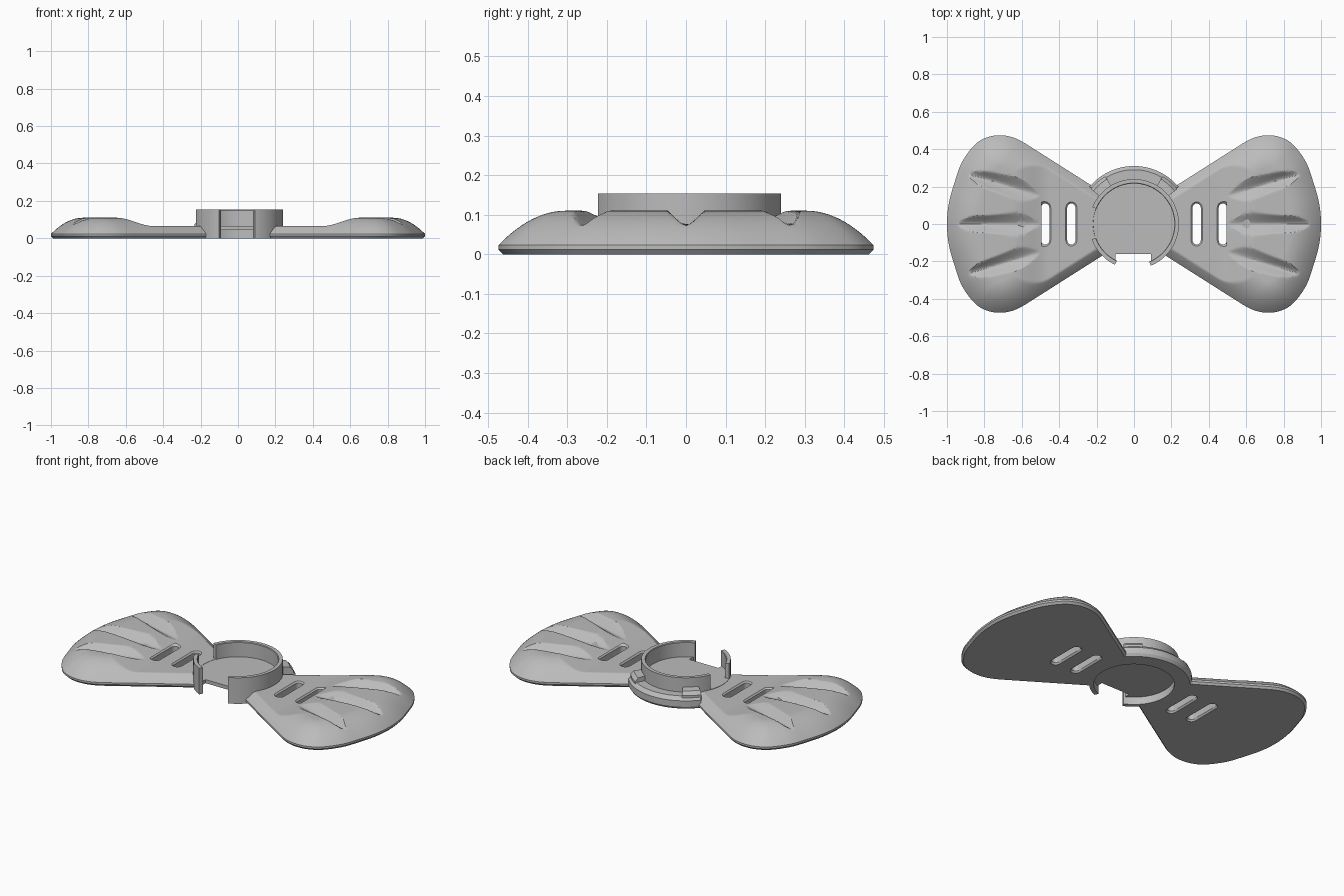
import bpy, bmesh, math
from mathutils import Vector, kdtree

cube = bpy.data.objects.get("Cube")
if cube:
    bpy.data.objects.remove(cube, do_unlink=True)

grey = bpy.data.materials.new("light_grey")
grey.use_nodes = True
grey.diffuse_color = (0.5, 0.5, 0.5, 1)
grey.node_tree.nodes["Principled BSDF"].inputs["Base Color"].default_value = (0.5, 0.5, 0.5, 1)


def finish(name, bm):
    bmesh.ops.recalc_face_normals(bm, faces=bm.faces)
    mesh = bpy.data.meshes.new(name)
    bm.to_mesh(mesh)
    bm.free()
    mesh.materials.append(grey)
    obj = bpy.data.objects.new(name, mesh)
    bpy.context.collection.objects.link(obj)
    return obj


def select(obj):
    bpy.ops.object.select_all(action='DESELECT')
    obj.select_set(True)
    bpy.context.view_layer.objects.active = obj


def smooth(obj):
    select(obj)
    bpy.ops.object.shade_smooth_by_angle(angle=math.radians(25))


def cut(obj, cutter):
    mod = obj.modifiers.new("cut", 'BOOLEAN')
    mod.operation = 'DIFFERENCE'
    mod.solver = 'EXACT'
    mod.object = cutter
    select(obj)
    bpy.ops.object.modifier_apply(modifier=mod.name)
    bpy.data.objects.remove(cutter, do_unlink=True)


def loft(name, loops):
    """Skin a stack of closed loops and cap both ends."""
    bm = bmesh.new()
    rows = [[bm.verts.new(p) for p in loop] for loop in loops]
    n = len(rows[0])
    for a, b in zip(rows, rows[1:]):
        for i in range(n):
            j = (i + 1) % n
            bm.faces.new((a[i], a[j], b[j], b[i]))
    bm.faces.new(rows[0])
    bm.faces.new(rows[-1])
    return finish(name, bm)


def circle(r, z, n=96):
    return [(r * math.cos(math.tau * i / n), r * math.sin(math.tau * i / n), z) for i in range(n)]


def arc(name, profile, start, end):
    """Sweep an (r, z) profile around the centre between two angles."""
    steps = max(3, int((end - start) / 3))
    loops = []
    for i in range(steps + 1):
        a = math.radians(start + (end - start) * i / steps)
        loops.append([(r * math.cos(a), r * math.sin(a), z) for r, z in profile])
    obj = loft(name, loops)
    smooth(obj)
    return obj


def stadium(x, r, half, z, n=8):
    """Rounded slot outline, long in y."""
    pts = []
    for sign in (1, -1):
        for i in range(n + 1):
            a = math.pi * i / n
            pts.append((x + sign * r * math.cos(a), sign * (half + r * math.sin(a)), z))
    return pts


# Wing outline: straight flank, then a rounded tip
half = [(0.58, 0.43), (0.645, 0.462), (0.71, 0.474), (0.78, 0.465), (0.85, 0.425),
        (0.92, 0.33), (0.96, 0.22), (0.99, 0.11)]
ctrl = [Vector(p) for p in half + [(1, 0)] + [(x, -y) for x, y in reversed(half)]]
root = Vector((0.15, 0.157))
root_low = Vector((0.15, -0.157))


def spline(pts, before, after, n=10):
    p = [before] + pts + [after]
    out = []
    for i in range(1, len(p) - 2):
        a, b, c, d = p[i - 1:i + 3]
        for k in range(n):
            t = k / n
            out.append(0.5 * (2 * b + (c - a) * t + (2 * a - 5 * b + 4 * c - d) * t * t
                              + (3 * b - a - 3 * c + d) * t ** 3))
    return out + [pts[-1]]


flank = [root.lerp(ctrl[0], i / 40) for i in range(40)]
rim = flank + spline(ctrl, Vector((0.52, 0.392)), Vector((0.52, -0.392)))
rim += [Vector((p.x, -p.y)) for p in reversed(flank)]
inner = [root_low.lerp(root, i / 24) for i in range(1, 24)]
outline = rim + inner

tree = kdtree.KDTree(len(rim) * 4)
for i, (a, b) in enumerate(zip(rim, rim[1:] + rim[-1:])):
    for k in range(4):
        tree.insert(a.lerp(b, k / 4).to_3d(), i * 4 + k)
tree.balance()


def height(p):
    """Domed wing surface with three tapering valleys."""
    d = tree.find(p.to_3d())[2]
    t = min(1, d / 0.17)
    dome = 0.023 + 0.087 * (1 - (1 - t) ** 2)
    u = min(1, max(0, (p.x - 0.45) / 0.2))
    h = min(dome, 0.065 + 0.045 * u * u * (3 - 2 * u))
    steep = 0.45 + 0.55 * min(1, max(0, (p.x - 0.5) / 0.3))
    for side in (-1, 0, 1):
        line = side * (0.265 + 0.3 * (p.x - 0.88))
        v = abs(p.y - line)
        h = min(h, 0.073 + steep * (math.sqrt(v * v + 0.0001) - 0.01))
    return h


def wing(name, s):
    centre = Vector((0.6, 0))
    rings = 50
    loops = [[(s * q.x, q.y, 0) for q in (centre + (p - centre) * 0.975 for p in outline)],
             [(s * p.x, p.y, 0.012) for p in outline]]
    for i in range(rings, 0, -1):
        f = (i / rings) ** 0.75
        pts = [centre + (p - centre) * f for p in outline]
        loops.append([(s * p.x, p.y, height(p)) for p in pts])
    obj = loft(name, loops)
    # Round seat for the holder, then two strap slots with eased rims
    cut(obj, loft("seat_cutter", [circle(0.222, -0.1), circle(0.222, 0.3)]))
    for x in (0.335, 0.475):
        levels = [(0.036, -0.01), (0.022, 0.01), (0.022, 0.057), (0.036, 0.071)]
        cut(obj, loft("slot_cutter", [stadium(s * x, r, 0.088, z) for r, z in levels]))
    smooth(obj)


wing("left_wing", 1)
wing("right_wing", -1)

# Holder floor, raised above the underside, with a notch at the front
floor = loft("holder_floor", [circle(0.226, 0.045), circle(0.226, 0.066)])
notch = [(-0.1, -0.4), (0.09, -0.4), (0.09, -0.16), (-0.1, -0.16)]
cut(floor, loft("notch_cutter", [[(x, y, z) for x, y in notch] for z in (-0.1, 0.3)]))
smooth(floor)


# Holder ring: two tall walls and a low bridge across the side opening
def wall(top):
    return [(0.216, 0), (0.24, 0), (0.24, top), (0.219, top), (0.216, top - 0.004)]


arc("holder_wall", wall(0.154), -68, 158)
arc("holder_bridge", wall(0.067), 158, 200)
arc("holder_clip", wall(0.154), 200, 245)

# Back flange with a raised block at each end
arc("back_flange", [(0.235, 0), (0.3, 0), (0.31, 0.015), (0.31, 0.05), (0.29, 0.07), (0.235, 0.07)], 40, 140)
for name, a in (("left_flange_block", 39), ("right_flange_block", 121)):
    arc(name, [(0.235, 0.02), (0.298, 0.02), (0.298, 0.075), (0.28, 0.095), (0.235, 0.1)], a, a + 20)
